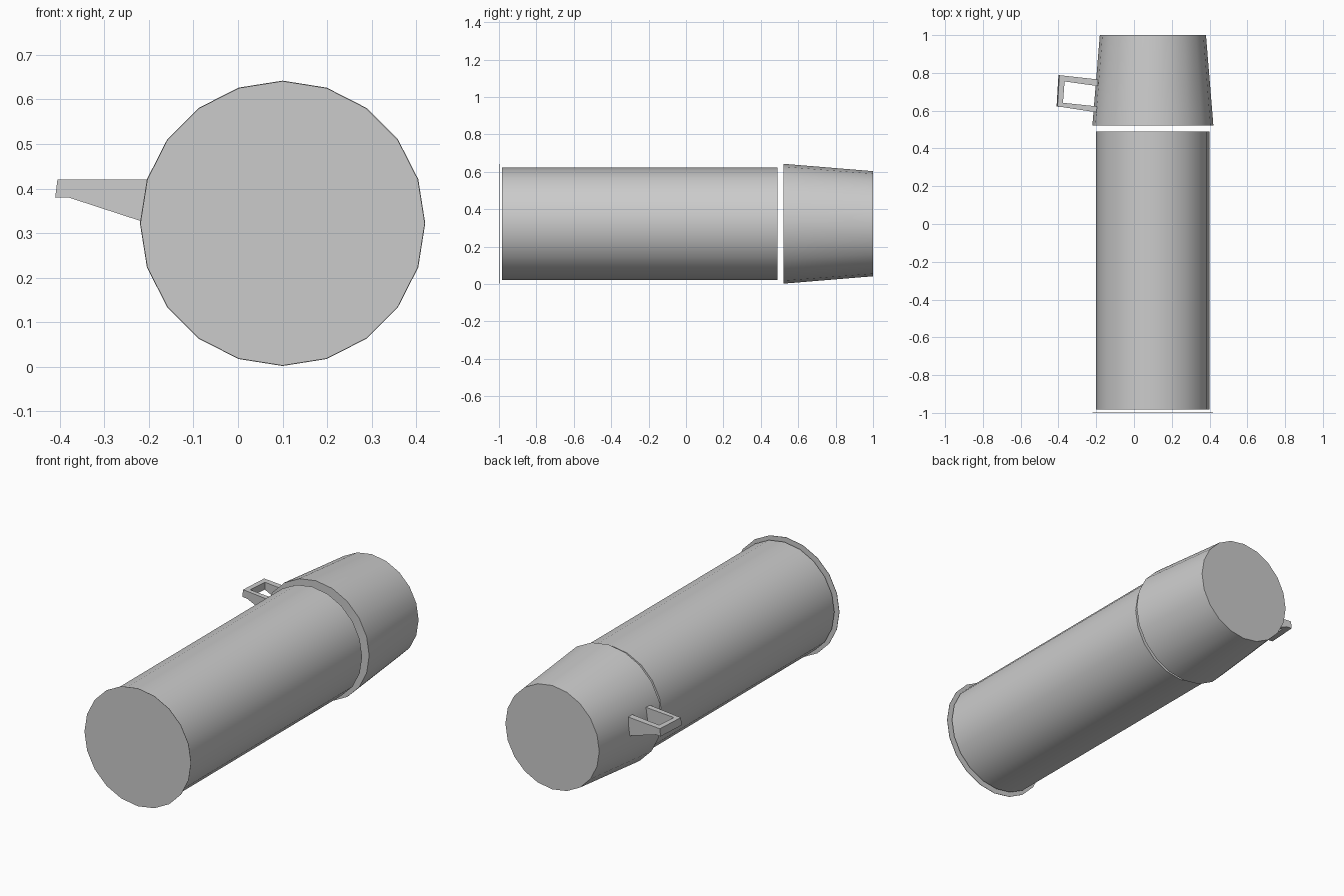
import bpy, bmesh, math

if "Cube" in bpy.data.objects:
    bpy.data.objects.remove(bpy.data.objects["Cube"])

CX, CZ, SIDES = 0.1, 0.322, 20

grey = bpy.data.materials.new("plain grey")
grey.diffuse_color = (0.6, 0.6, 0.6, 1)
grey.use_nodes = True
grey.node_tree.nodes["Principled BSDF"].inputs["Base Color"].default_value = grey.diffuse_color


def finish(bm, name, smooth=True):
    bmesh.ops.recalc_face_normals(bm, faces=bm.faces)
    me = bpy.data.meshes.new(name)
    bm.to_mesh(me)
    bm.free()
    ob = bpy.data.objects.new(name, me)
    bpy.context.collection.objects.link(ob)
    me.materials.append(grey)
    if smooth:
        bpy.ops.object.select_all(action='DESELECT')
        ob.select_set(True)
        bpy.context.view_layer.objects.active = ob
        bpy.ops.object.shade_smooth_by_angle(angle=math.radians(40))
    return ob


def lathe(name, profile):
    """Closed tube along y from (y, radius) pairs, with flat ends."""
    bm = bmesh.new()
    rings = []
    for y, r in profile:
        rings.append([bm.verts.new((CX + r * math.sin(2 * math.pi * i / SIDES), y,
                                    CZ + r * math.cos(2 * math.pi * i / SIDES)))
                      for i in range(SIDES)])
    for a, b in zip(rings, rings[1:]):
        for i in range(SIDES):
            j = (i + 1) % SIDES
            bm.faces.new((a[i], a[j], b[j], b[i]))
    bm.faces.new(rings[0])
    bm.faces.new(rings[-1])
    return finish(bm, name)


def bar(name, start, end):
    """Box between two four-point sections."""
    bm = bmesh.new()
    a = [bm.verts.new(p) for p in start]
    b = [bm.verts.new(p) for p in end]
    bm.faces.new(a)
    bm.faces.new(b)
    for i in range(4):
        j = (i + 1) % 4
        bm.faces.new((a[i], a[j], b[j], b[i]))
    return finish(bm, name, False)


def section(x, y0, y1, z0, z1):
    return [(x, y0, z0), (x, y1, z0), (x, y1, z1), (x, y0, z1)]


# flask body and tapered cup lid, separated by a narrow gap
lathe("flask_body", [(-0.983, 0.30), (0.49, 0.30)])
lathe("cup_lid", [(0.522, 0.32), (0.55, 0.318), (1.0, 0.281)])

# thin base plate
lathe("base_plate", [(-1.0, 0.319), (-0.998, 0.319)])

# handle: two arms that deepen toward the cup, and an outer grip
bar("handle_rear_arm", section(-0.37, 0.755, 0.785, 0.38, 0.42),
    section(-0.19, 0.73, 0.765, 0.318, 0.42))
bar("handle_front_arm", section(-0.38, 0.619, 0.642, 0.38, 0.42),
    section(-0.19, 0.59, 0.622, 0.318, 0.42))
bar("handle_grip",
    [(-0.41, 0.622, 0.38), (-0.378, 0.618, 0.38), (-0.378, 0.618, 0.42), (-0.405, 0.622, 0.42)],
    [(-0.40, 0.788, 0.38), (-0.365, 0.784, 0.38), (-0.365, 0.784, 0.42), (-0.395, 0.788, 0.42)])
